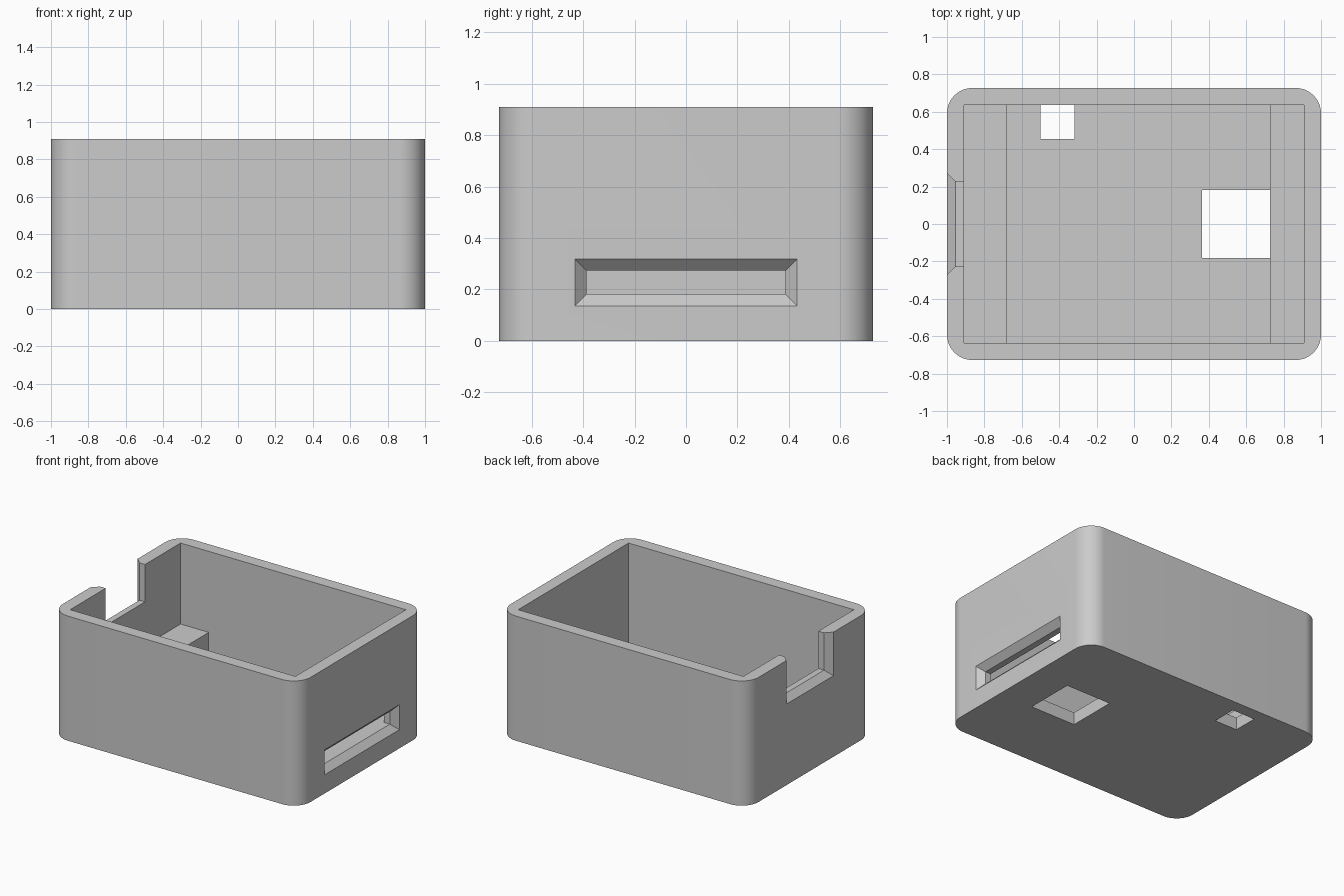
import bpy
import bmesh
from mathutils import Vector

if "Cube" in bpy.data.objects:
    bpy.data.objects.remove(bpy.data.objects["Cube"], do_unlink=True)

U = 2 / 44              # one design unit
WALL, HEIGHT = 2, 20

grey = bpy.data.materials.new("light grey")
grey.use_nodes = True
colour = (0.6, 0.6, 0.6, 1)
grey.diffuse_color = colour
grey.node_tree.nodes["Principled BSDF"].inputs["Base Color"].default_value = colour


def loft(name, rings):
    """Closed solid through matching rings of points, in design units."""
    bm = bmesh.new()
    loops = [[bm.verts.new(Vector(p) * U) for p in ring] for ring in rings]
    n = len(loops[0])
    for a, b in zip(loops, loops[1:]):
        for i in range(n):
            j = (i + 1) % n
            bm.faces.new((a[i], a[j], b[j], b[i]))
    bm.faces.new(loops[0])
    bm.faces.new(loops[-1])
    bmesh.ops.recalc_face_normals(bm, faces=bm.faces)
    mesh = bpy.data.meshes.new(name)
    bm.to_mesh(mesh)
    bm.free()
    mesh.materials.append(grey)
    obj = bpy.data.objects.new(name, mesh)
    bpy.context.collection.objects.link(obj)
    return obj


def box(name, x0, x1, y0, y1, z0, z1):
    return loft(name, [[(x0, y0, z), (x1, y0, z), (x1, y1, z), (x0, y1, z)]
                       for z in (z0, z1)])


def side_ring(x, half, z0, z1):
    return [(x, -half, z0), (x, half, z0), (x, half, z1), (x, -half, z1)]


# Outer shell with rounded upright corners
body = box("enclosure_body", -22, 22, -16, 16, 0, HEIGHT)
bm = bmesh.new()
bm.from_mesh(body.data)
upright = [e for e in bm.edges
           if abs(e.verts[0].co.z - e.verts[1].co.z) > U]
bmesh.ops.bevel(bm, geom=upright, offset=3 * U, segments=14,
                profile=0.5, affect='EDGES')
bm.to_mesh(body.data)
bm.free()

# Cavity profile leaves a tall ledge on one end and a low one on the other
profile = [(-20, 24), (-20, 7), (-15, 7), (-15, WALL),
           (16, WALL), (16, 4), (20, 4), (20, 24)]
cutters = [
    loft("cavity", [[(x, y, z) for x, z in profile] for y in (-14, 14)]),
    # Floor openings
    box("large_floor_opening", 8, 16, -4, 4, -2, 3),
    box("small_floor_opening", -11, -7, 10, 14, -2, 3),
    # Flared slot through the +x wall
    loft("wall_slot", [side_ring(19, 8.5, 4, 6), side_ring(21, 8.5, 4, 6),
                       side_ring(23, 10.5, 2, 8)]),
    # Flared notch open at the top of the -x wall
    loft("rim_notch", [side_ring(-19, 5, 14, 24), side_ring(-21, 5, 14, 24),
                       side_ring(-23, 7, 12, 24)]),
]

bpy.context.view_layer.objects.active = body
for cutter in cutters:
    cutter.hide_render = True
    mod = body.modifiers.new(cutter.name, 'BOOLEAN')
    mod.operation = 'DIFFERENCE'
    mod.solver = 'EXACT'
    mod.object = cutter
    bpy.ops.object.modifier_apply(modifier=mod.name)
    bpy.data.objects.remove(cutter, do_unlink=True)

# Smooth the round corners, keep the cut edges sharp
bpy.ops.object.select_all(action='DESELECT')
body.select_set(True)
bpy.ops.object.shade_smooth_by_angle(angle=0.5)
